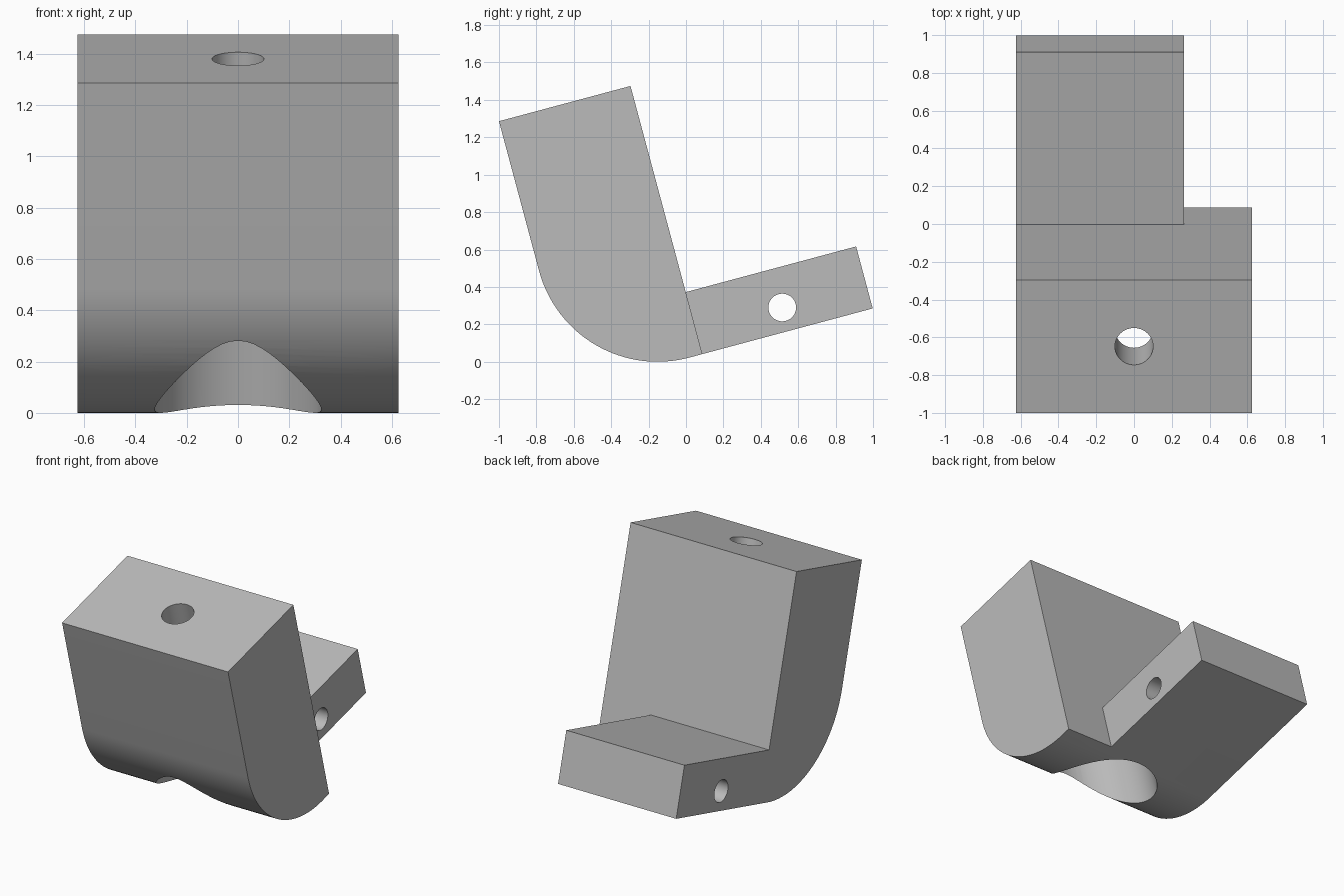
import bpy, bmesh, math
from mathutils import Matrix, Vector

cube = bpy.data.objects.get("Cube")
if cube:
    bpy.data.objects.remove(cube, do_unlink=True)

TILT = Matrix.Rotation(math.radians(15), 4, 'X')   # whole bracket leans back
HALF = 0.625                                       # half width
FRONT, BACK, TIP = -0.633, 0.095, 1.038            # depths along the foot
BASE, STEP, TOP = 0.017, 0.36, 1.501               # heights along the upright
BEND = 0.656                                       # radius of the rounded heel
BORE_Y = (FRONT + BACK) / 2

grey = bpy.data.materials.new("plain_grey")
grey.use_nodes = True
grey.diffuse_color = (0.5, 0.5, 0.5, 1)
grey.node_tree.nodes["Principled BSDF"].inputs["Base Color"].default_value = (0.5, 0.5, 0.5, 1)


def finish(name, bm):
    """Tilt the mesh and turn it into an object."""
    bmesh.ops.recalc_face_normals(bm, faces=bm.faces[:])
    bm.transform(TILT)
    mesh = bpy.data.meshes.new(name)
    bm.to_mesh(mesh)
    bm.free()
    mesh.materials.append(grey)
    obj = bpy.data.objects.new(name, mesh)
    bpy.context.collection.objects.link(obj)
    return obj


def extrusion(name, profile, x0, x1):
    bm = bmesh.new()
    face = bm.faces.new([bm.verts.new((x0, y, z)) for y, z in profile])
    new = bmesh.ops.extrude_face_region(bm, geom=[face])["geom"]
    bmesh.ops.translate(bm, vec=(x1 - x0, 0, 0),
                        verts=[g for g in new if isinstance(g, bmesh.types.BMVert)])
    return finish(name, bm)


def cylinder(name, start, end, radius):
    a, b = Vector(start), Vector(end)
    turn = (b - a).to_track_quat('Z', 'Y').to_matrix().to_4x4()
    bm = bmesh.new()
    bmesh.ops.create_cone(bm, cap_ends=True, segments=64, radius1=radius, radius2=radius,
                          depth=(b - a).length,
                          matrix=Matrix.Translation((a + b) / 2) @ turn)
    return finish(name, bm)


# L-shaped side profile with a rounded heel
heel = []
for i in range(33):
    t = math.pi + i / 32 * math.pi / 2
    heel.append((FRONT + BEND + BEND * math.cos(t), BASE + BEND + BEND * math.sin(t)))
outline = heel + [(TIP, BASE), (TIP, STEP), (BACK, STEP), (BACK, TOP), (FRONT, TOP)]
bracket = extrusion("angled_bracket", outline, -HALF, HALF)

# Cutters: foot side notch, wide bore from below, narrow hole on top, cross hole in foot
notch = [(BACK, -1), (2, -1), (2, 1), (BACK, 1)]
cutters = [
    extrusion("foot_notch", notch, 0.265, 1),
    cylinder("wide_bore", (0, BORE_Y, -0.5), (0, BORE_Y, TOP - 0.35), 0.325),
    cylinder("top_hole", (0, BORE_Y, 1), (0, BORE_Y, 2), 0.101),
    cylinder("cross_hole", (-1, 0.572, 0.147), (1, 0.572, 0.147), 0.074),
]

bpy.ops.object.select_all(action='DESELECT')
bpy.context.view_layer.objects.active = bracket
bracket.select_set(True)
for cutter in cutters:
    cutter.hide_render = True
    cut = bracket.modifiers.new(cutter.name, 'BOOLEAN')
    cut.operation = 'DIFFERENCE'
    cut.solver = 'EXACT'
    cut.object = cutter
    bpy.ops.object.modifier_apply(modifier=cut.name)
    bpy.data.objects.remove(cutter, do_unlink=True)

bpy.ops.object.shade_smooth_by_angle(angle=math.radians(30))
